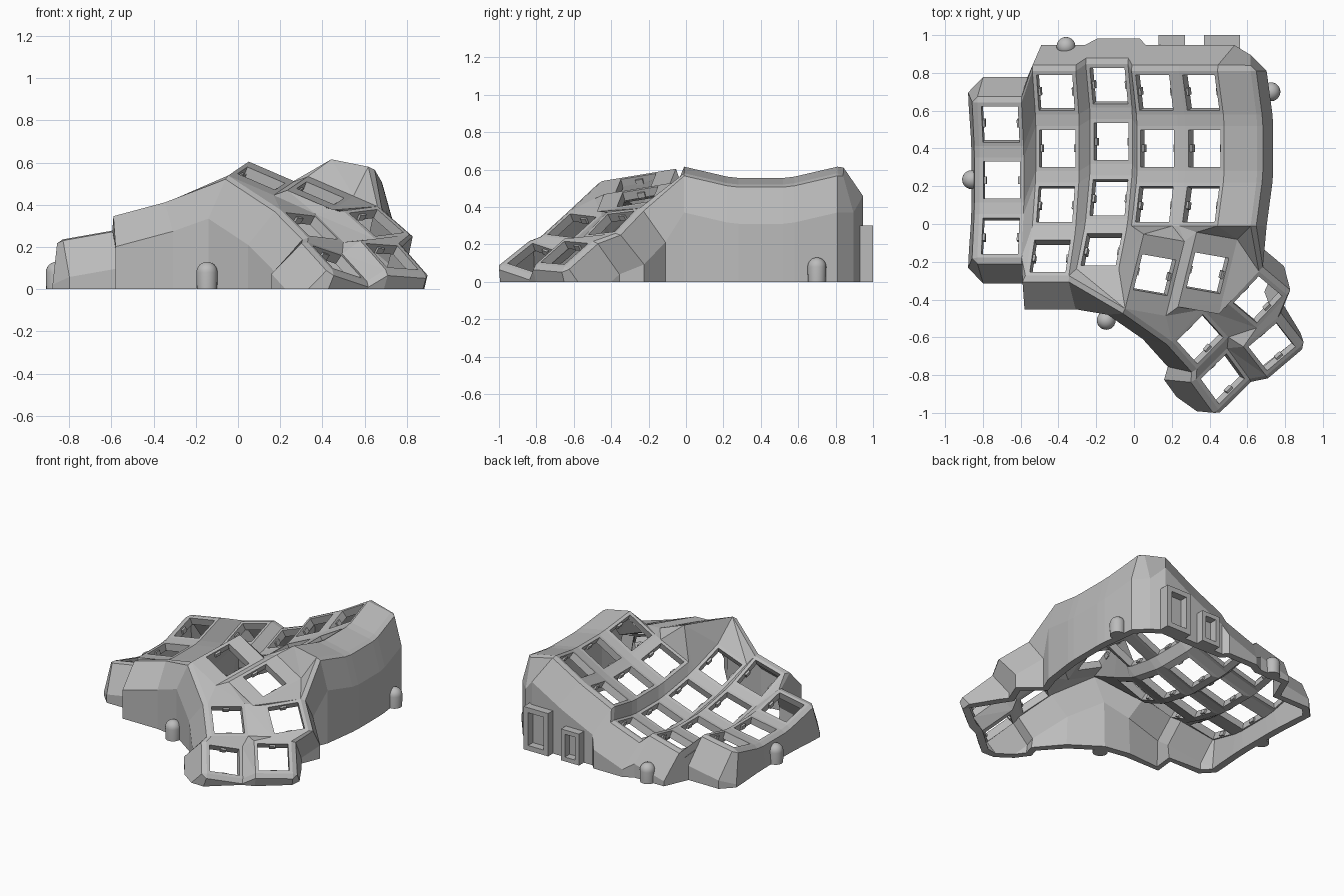
import bpy, bmesh
from math import radians
from mathutils import Matrix, Vector

if "Cube" in bpy.data.objects:
    bpy.data.objects.remove(bpy.data.objects["Cube"])

grey = bpy.data.materials.new("plain_grey")
grey.use_nodes = True
grey.diffuse_color = (0.5, 0.5, 0.5, 1)
grey.node_tree.nodes["Principled BSDF"].inputs["Base Color"].default_value = (0.5, 0.5, 0.5, 1)

HALF, HOLE, LONG = 0.119, 0.098, 0.206     # socket half width, hole half width, long plate half height
ROW_R, COL_R = 1.14, 3.23                  # radii of the dished key field
COL_OFFSET = {0: (0, -0.168, 0.079), 2: (0, 0.036, -0.063)}
ROWS = [3, 4, 4, 3, 3]


def rot(deg, axis):
    return Matrix.Rotation(radians(deg), 4, axis)


def about(height, matrix):
    return Matrix.Translation((0, 0, height)) @ matrix @ Matrix.Translation((0, 0, -height))


def finger(c, r):
    """Frame of a finger key: curved along its column, fanned by column, then tented."""
    return (Matrix.Translation((-0.405, 0.40, 0.173)) @ rot(-15, 'Y')
            @ Matrix.Translation(COL_OFFSET.get(c, (0, 0, 0)))
            @ about(COL_R, rot(-5 * (c - 1), 'Y')) @ about(ROW_R, rot(15 * (1 - r), 'X')))


def thumb(x, y, z, rx, ry, rz):
    return Matrix.Translation((x, y, z)) @ rot(rz, 'Z') @ rot(ry, 'Y') @ rot(rx, 'X')


frames = {(c, r): finger(c, r) for c in range(5) for r in range(ROWS[c])}
frames.update({
    "TR": thumb(0.11, -0.27, 0.525, 10, 23, -10),
    "TL": thumb(0.39, -0.26, 0.455, 10, 23, -10),
    "MR": thumb(0.35, -0.61, 0.30, -6, 34, -48),
    "ML": thumb(0.655, -0.40, 0.315, 6, 34, -40),
    "BR": thumb(0.47, -0.82, 0.13, -16, 33, -54),
    "BL": thumb(0.73, -0.65, 0.155, -4, 35, -52)})


def half_y(key):
    return LONG if key in ("TR", "TL") else HALF


def post(key, sx, sy):
    """Corner of a socket plate."""
    return frames[key] @ Vector((sx * HALF, sy * half_y(key), 0))


def side(r, sy):
    """Edge of the broad shoulder beside the inner column."""
    return post((4, r), 1, sy) + Vector((0.175, 0, -0.035))


# ---- shell surface ----
bm = bmesh.new()
known = {}


def vert(p):
    k = tuple(round(v, 4) for v in p)
    if k not in known:
        known[k] = bm.verts.new(p)
    return known[k]


def face(*points):
    vs = list(dict.fromkeys(vert(p) for p in points))
    if len(vs) > 2:
        bm.faces.new(vs)


def strip(points):
    for tri in zip(points, points[1:], points[2:]):
        face(*tri)


SQUARE = [(-1, -1), (1, -1), (1, 1), (-1, 1)]

# Socket plates with square holes
for key, m in frames.items():
    for a, b in zip(SQUARE, SQUARE[1:] + SQUARE[:1]):
        face(post(key, *a), post(key, *b),
             m @ Vector((b[0] * HOLE, b[1] * HOLE, 0)), m @ Vector((a[0] * HOLE, a[1] * HOLE, 0)))


def bridge(a, b):
    """Web between the right edge of a and the left edge of b."""
    face(post(a, 1, 1), post(a, 1, -1), post(b, -1, -1), post(b, -1, 1))


# Webs along and between the columns
for c, r in [k for k in frames if isinstance(k, tuple)]:
    below, right, diag = (c, r + 1), (c + 1, r), (c + 1, r + 1)
    if below in frames:
        face(post((c, r), -1, -1), post((c, r), 1, -1), post(below, 1, 1), post(below, -1, 1))
    if right in frames:
        bridge((c, r), right)
    if below in frames and diag in frames:
        face(post((c, r), 1, -1), post(right, -1, -1), post(diag, -1, 1), post(below, 1, 1))

# Shoulder beside the inner column
for r in range(3):
    face(post((4, r), 1, 1), post((4, r), 1, -1), side(r, -1), side(r, 1))
    if r < 2:
        face(post((4, r), 1, -1), post((4, r + 1), 1, 1), side(r + 1, 1), side(r, -1))

# Webs of the thumb cluster
for a, b in (("TR", "TL"), ("MR", "BR"), ("ML", "BL")):
    bridge(a, b)
strip([post(*p) for p in (("BR", 1, 1), ("BL", 1, -1), ("BR", -1, 1), ("BL", -1, -1),
                          ("MR", 1, 1), ("ML", 1, -1), ("MR", -1, 1), ("ML", -1, -1))])
strip([post(*p) for p in (("TL", 1, 1), ("ML", -1, 1), ("TL", 1, -1), ("ML", -1, -1), ("TL", -1, -1),
                          ("MR", -1, 1), ("TR", 1, -1), ("MR", -1, -1), ("TR", -1, -1))])

# Webs joining thumb cluster and columns
ring, middle, index, inner = (1, 3), (2, 3), (3, 2), (4, 2)
strip([post(*p) for p in (("TL", 1, 1), (inner, 1, -1), ("TL", -1, 1), (inner, -1, -1), ("TR", 1, 1),
                          (index, 1, -1), ("TR", -1, 1), (index, -1, -1), (middle, 1, 1))])
strip([post(*p) for p in ((middle, 1, 1), ("TR", -1, 1), (middle, 1, -1), ("TR", -1, -1),
                          (middle, -1, -1), (ring, 1, -1))])
face(post((2, 2), 1, -1), post(index, -1, -1), post(middle, 1, 1))
outer = post((0, 2), 1, -1)
face(outer, post((1, 2), -1, -1), post(ring, -1, 1))
face(outer, post(ring, -1, 1), post(ring, -1, -1))
face(post("TL", 1, 1), post(inner, 1, -1), side(2, -1))
face(post("TL", 1, 1), side(2, -1), post("ML", -1, 1))

# ---- walls: a loop of stations, each running edge, bevel, slope, ground ----
stations = []


def station(origin, turn, dx, dy):
    p1 = origin + turn @ Vector((dx * 0.03, dy * 0.03, -0.014))
    p3 = origin + turn @ Vector((dx * 0.085, dy * 0.085, -0.21))
    stations.append((origin, p1, p3, Vector((p3.x, p3.y, min(p3.z, 0) - 0.05))))


def wall(key, sx, sy, dx, dy):
    station(post(key, sx, sy), frames[key].to_3x3(), dx, dy)


for c in reversed(range(5)):                       # back
    wall((c, 0), 1, 1, 0, 1)
    wall((c, 0), -1, 1, 0, 1)
for r in range(3):                                 # outer side
    wall((0, r), -1, 1, -1, 0)
    wall((0, r), -1, -1, -1, 0)
for args in (((0, 2), -1, -1, 0, -1), ((0, 2), 1, -1, 0, -1),          # front
             (ring, -1, -1, -0.5, -1), (ring, 1, -1, 0, -1),
             ("TR", -1, -1, 0, -1), ("MR", -1, -1, 0, -1), ("MR", 1, -1, 0, -1),
             ("BR", -1, -1, 0, -1), ("BR", 1, -1, 0, -1),              # thumb end
             ("BR", 1, -1, 1, 0), ("BR", 1, 1, 1, 0),
             ("BL", 1, -1, 1, 0), ("BL", 1, 1, 1, 0),
             ("BL", 1, 1, 0, 1), ("BL", -1, 1, 0, 1),
             ("ML", 1, 1, 0, 1), ("ML", -1, 1, 0.3, 1)):
    wall(*args)
world = Matrix.Identity(3)
for r in reversed(range(3)):                       # inner side
    station(side(r, -1), world, 1, 0)
    station(side(r, 1), world, 1, 0)
station(side(0, 1), world, 0, 1)

for a, b in zip(stations, stations[1:] + stations[:1]):
    for i in range(3):
        face(a[i], b[i], b[i + 1], a[i + 1])

# Trim at the ground and face everything outward
bmesh.ops.bisect_plane(bm, geom=bm.verts[:] + bm.edges[:] + bm.faces[:], dist=0.0001,
                       plane_co=(0, 0, 0), plane_no=(0, 0, -1), clear_outer=True)
bmesh.ops.recalc_face_normals(bm, faces=bm.faces[:])
if sum(f.normal.z * f.calc_area() for f in bm.faces) < 0:
    bmesh.ops.reverse_faces(bm, faces=bm.faces[:])


def finish(name, mesh_bm):
    me = bpy.data.meshes.new(name)
    mesh_bm.to_mesh(me)
    mesh_bm.free()
    me.materials.append(grey)
    ob = bpy.data.objects.new(name, me)
    bpy.context.collection.objects.link(ob)
    bpy.ops.object.select_all(action='DESELECT')
    ob.select_set(True)
    bpy.context.view_layer.objects.active = ob
    return ob


case = finish("case_shell", bm)
thick = case.modifiers.new("thickness", 'SOLIDIFY')
thick.thickness, thick.offset = 0.05, -1
bpy.ops.object.modifier_apply(modifier=thick.name)
for v in case.data.vertices:
    v.co.z = max(v.co.z, 0)

# Switch clips inside each hole
bm = bmesh.new()
for m in frames.values():
    for s in (-1, 1):
        bmesh.ops.create_cube(bm, size=1, matrix=m @ Matrix.Translation((s * HOLE, 0, -0.03))
                              @ Matrix.Diagonal((0.025, 0.04, 0.03, 1)))
finish("switch_clips", bm)

# Domed screw posts on the walls
for i, (x, y) in enumerate([(-0.36, 0.94), (0.725, 0.70), (-0.86, 0.235), (-0.147, -0.51)]):
    bm = bmesh.new()
    bmesh.ops.create_uvsphere(bm, u_segments=24, v_segments=12, radius=0.05)
    for v in bm.verts:
        v.co = (v.co.x + x, v.co.y + y, v.co.z + 0.08 if v.co.z > -0.001 else 0)
    finish(f"screw_post_{i + 1}", bm)
    bpy.ops.object.shade_smooth_by_angle(angle=radians(35))


# Connector sockets on the back
def socket(name, x0, x1, top, rim):
    b = bmesh.new()
    w, zc = (x1 - x0) / 2, top / 2
    loops = []
    for y, inset in ((0.92, 0), (1.0, 0), (1.0, rim), (0.92, rim)):
        loops.append([b.verts.new(((x0 + x1) / 2 + sx * (w - inset), y, zc + sz * (zc - inset)))
                      for sx, sz in SQUARE])
    for p, q in zip(loops, loops[1:] + loops[:1]):
        for i in range(4):
            j = (i + 1) % 4
            b.faces.new((p[i], p[j], q[j], q[i]))
    bmesh.ops.recalc_face_normals(b, faces=b.faces[:])
    finish(name, b)


socket("large_socket", 0.37, 0.56, 0.30, 0.035)
socket("small_socket", 0.13, 0.27, 0.22, 0.03)
